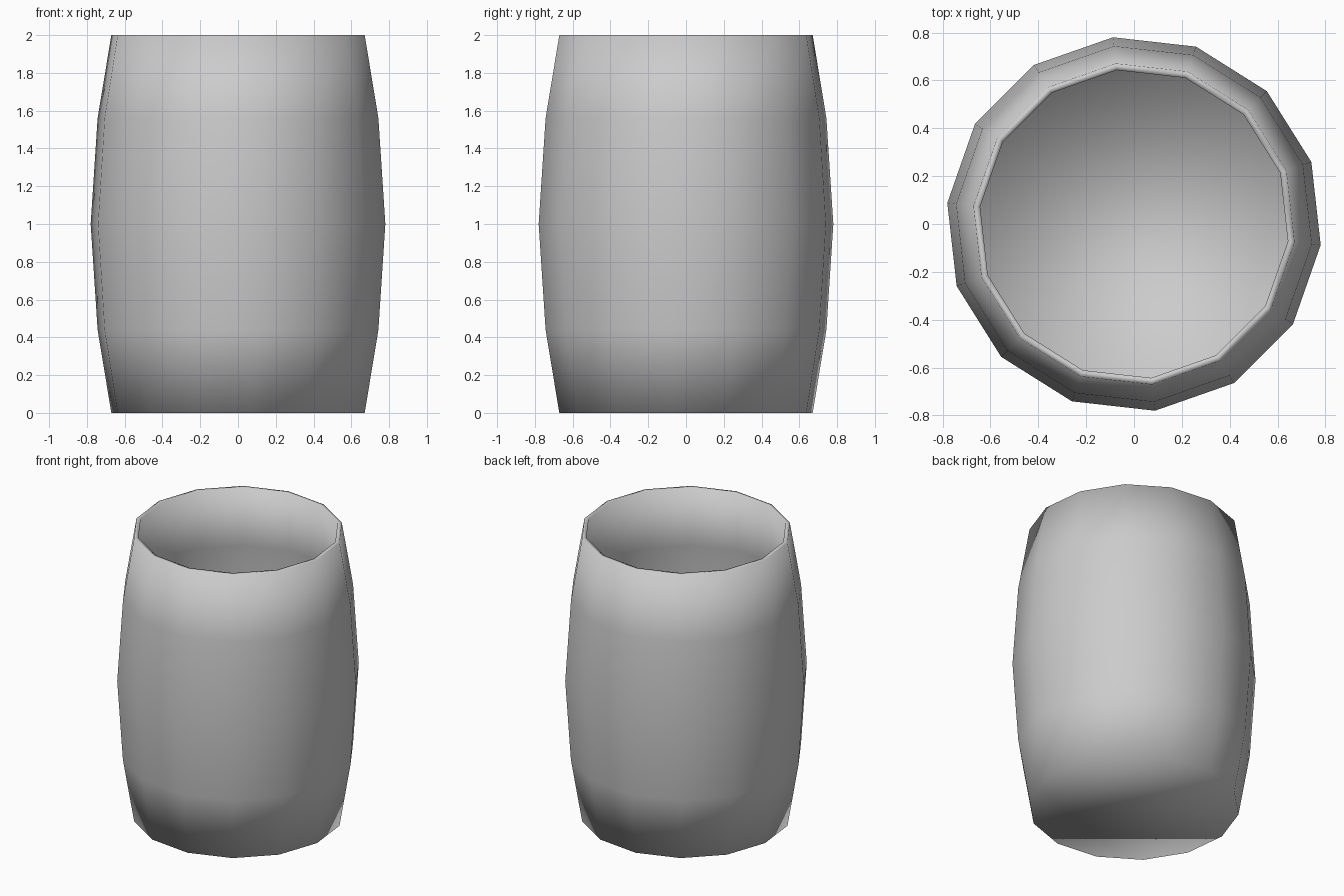
import bpy, bmesh
from math import cos, sin, pi

if "Cube" in bpy.data.objects:
    bpy.data.objects.remove(bpy.data.objects["Cube"])

SIDES = 14
OFFSET = pi / SIDES / 2      # quarter-step turn seen from the top
WALL = 0.028

# barrel profile (radius, height), bottom to top
outer = [(0.675, 0.0), (0.748, 0.44), (0.785, 1.0), (0.748, 1.56), (0.675, 2.0)]
# hollow inside, top to bottom, following the outer curve
inner = [(r - WALL, max(z, WALL)) for r, z in reversed(outer)]

bm = bmesh.new()


def ring(r, z):
    return [bm.verts.new((r * cos(OFFSET + 2 * pi * i / SIDES - pi / SIDES),
                          r * sin(OFFSET + 2 * pi * i / SIDES - pi / SIDES), z))
            for i in range(SIDES)]


# walls and rim
rings = [ring(r, z) for r, z in outer + inner]
for a, b in zip(rings, rings[1:]):
    for i in range(SIDES):
        j = (i + 1) % SIDES
        bm.faces.new((a[i], a[j], b[j], b[i]))

# underside and inside floor
bm.faces.new(rings[0][::-1])
bm.faces.new(rings[-1])
bmesh.ops.recalc_face_normals(bm, faces=bm.faces)

# smooth shading everywhere, including over the rim and base
for f in bm.faces:
    f.smooth = True

mesh = bpy.data.meshes.new("barrel_cup")
bm.to_mesh(mesh)
bm.free()
bpy.context.collection.objects.link(bpy.data.objects.new("barrel_cup", mesh))
